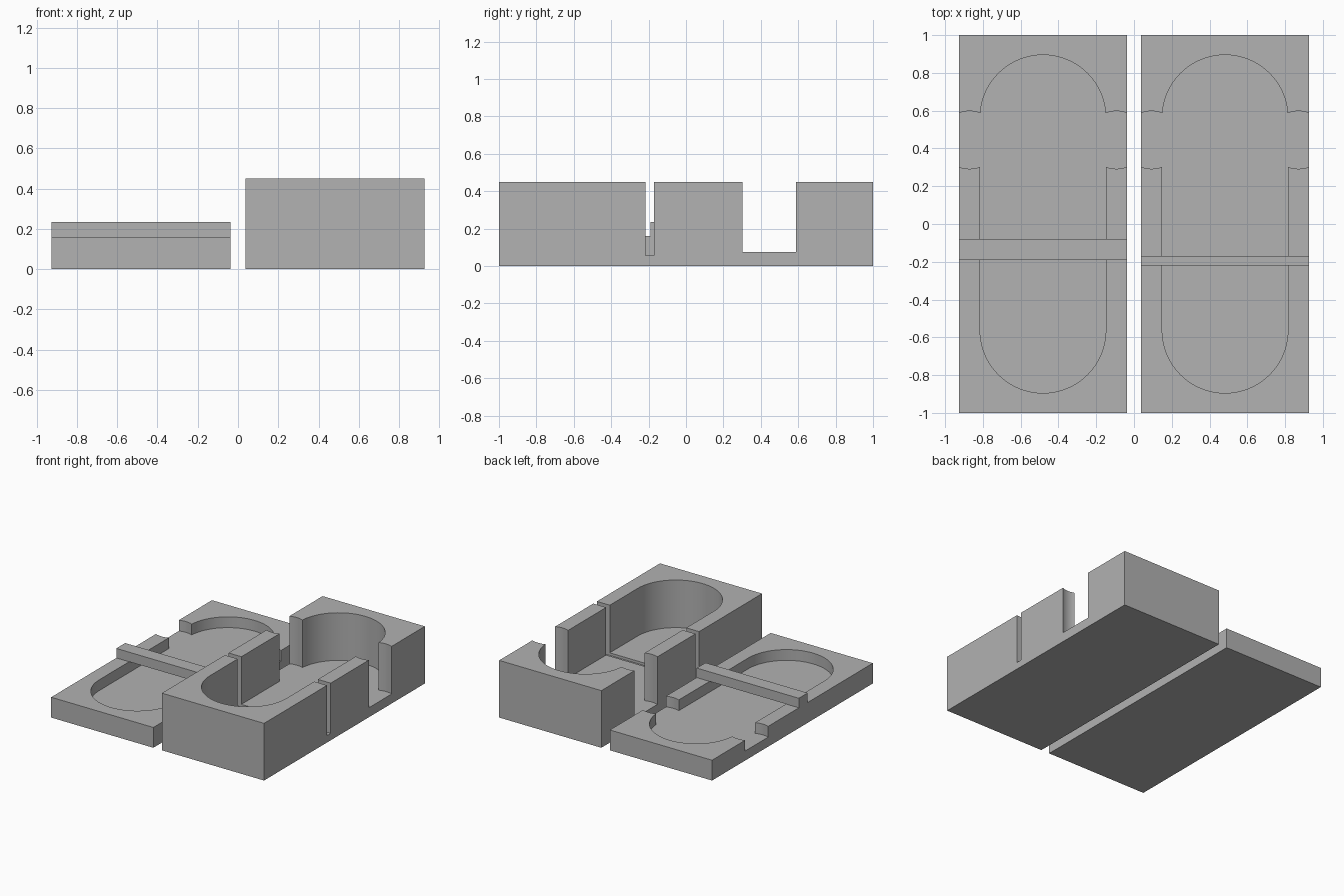
import bpy, bmesh, math

if "Cube" in bpy.data.objects:
    bpy.data.objects.remove(bpy.data.objects["Cube"])

grey = bpy.data.materials.new("plain grey")
grey.diffuse_color = (0.445, 0.445, 0.445, 1)
grey.use_nodes = True
grey.node_tree.nodes["Principled BSDF"].inputs["Base Color"].default_value = grey.diffuse_color

CX, HALF_W = 0.482, 0.445      # block centre offset and half width
R, ARC_Y = 0.333, 0.562        # pocket end radius and arc centre
FLOOR = 0.075                  # pocket floor height


def prism(name, points, z0, z1):
    """Extrude a closed xy outline from z0 to z1."""
    bm = bmesh.new()
    base = bm.faces.new([bm.verts.new((x, y, z0)) for x, y in points])
    top = bmesh.ops.extrude_face_region(bm, geom=[base])["geom"]
    verts = [g for g in top if isinstance(g, bmesh.types.BMVert)]
    bmesh.ops.translate(bm, verts=verts, vec=(0, 0, z1 - z0))
    bmesh.ops.recalc_face_normals(bm, faces=bm.faces)
    me = bpy.data.meshes.new(name)
    bm.to_mesh(me)
    bm.free()
    me.materials.append(grey)
    ob = bpy.data.objects.new(name, me)
    bpy.context.collection.objects.link(ob)
    return ob


def rect(x0, x1, y0, y1):
    return [(x0, y0), (x1, y0), (x1, y1), (x0, y1)]


def arc(cx, cy, r, a0, a1, n):
    return [(cx + r * math.cos(math.radians(a0 + (a1 - a0) * i / n)),
             cy + r * math.sin(math.radians(a0 + (a1 - a0) * i / n)))
            for i in range(n + 1)]


def cut(ob, cutter):
    """Subtract the cutter from the object and remove it."""
    mod = ob.modifiers.new("cut", "BOOLEAN")
    mod.operation, mod.solver, mod.object = "DIFFERENCE", "EXACT", cutter
    dg = bpy.context.evaluated_depsgraph_get()
    me = bpy.data.meshes.new_from_object(ob.evaluated_get(dg))
    ob.modifiers.clear()
    ob.data = me
    bpy.data.objects.remove(cutter)


def half(name, cx, height):
    """Block with a round-ended pocket and a finger notch in each side wall."""
    ob = prism(name, rect(cx - HALF_W, cx + HALF_W, -1, 1), 0, height)
    pocket = arc(cx, ARC_Y, R, 0, 180, 40) + arc(cx, -ARC_Y, R, 180, 360, 40)
    cut(ob, prism("pocket_cutter", pocket, FLOOR, 1))
    wall_mid = (HALF_W + R) / 2
    for s in (-1, 1):
        ring = arc(cx + s * wall_mid, 0.445, 0.153, 0, 360, 48)[:-1]
        cut(ob, prism("notch_cutter", ring, FLOOR, 1))
    return ob


def smooth(ob):
    bpy.ops.object.select_all(action="DESELECT")
    ob.select_set(True)
    bpy.context.view_layer.objects.active = ob
    bpy.ops.object.shade_smooth_by_angle(angle=math.radians(30))


# Shallow half with a cross bar bridging its pocket
lid = half("shallow_half", -CX, 0.16)
prism("cross_bar", rect(-CX - HALF_W, -CX + HALF_W, -0.19, -0.08), 0.16, 0.235)

# Deep half with a narrow slot running across walls and floor
box = half("deep_half", CX, 0.45)
cut(box, prism("slot_cutter", rect(0, 1, -0.216, -0.171), 0.055, 1))

smooth(lid)
smooth(box)
